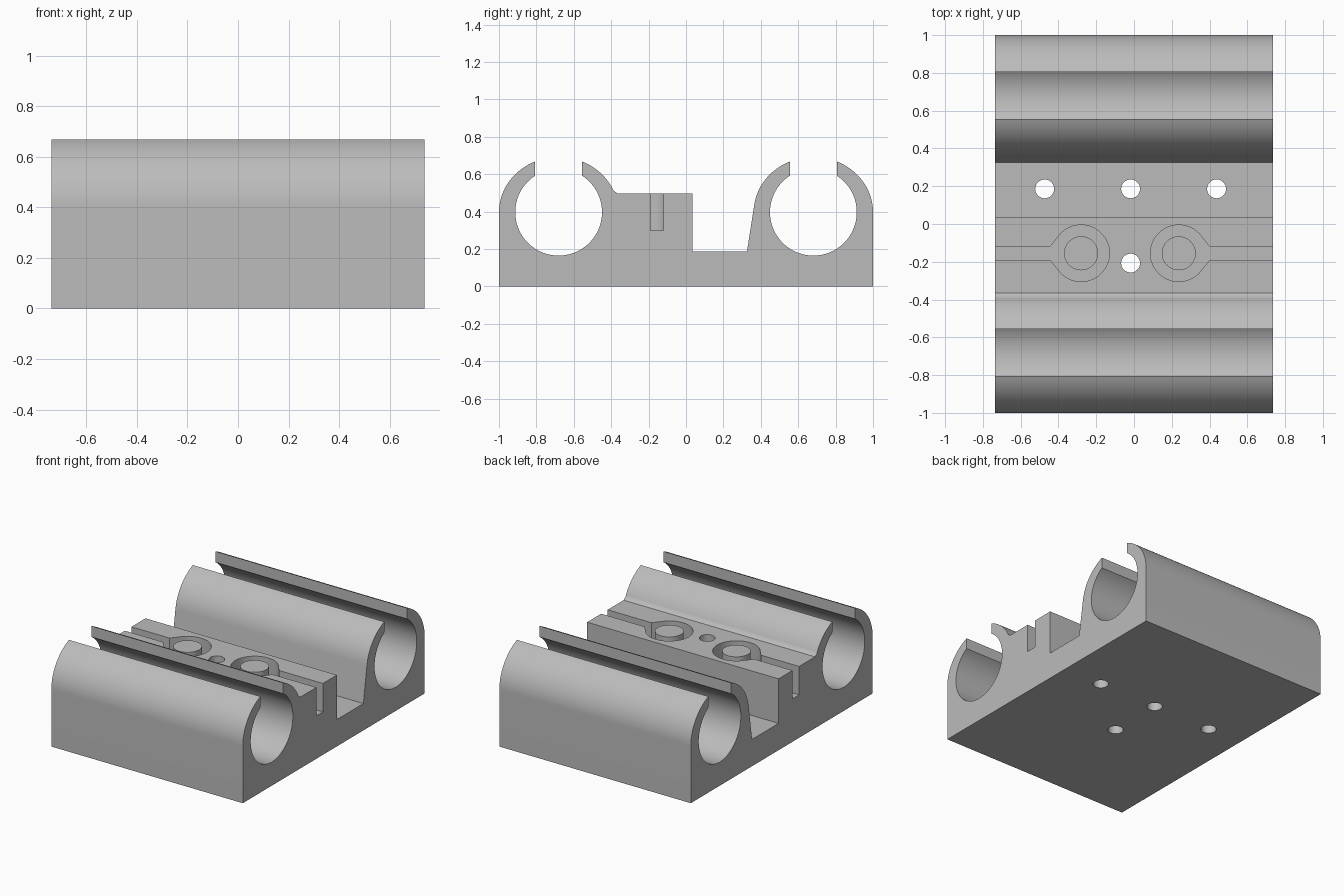
import bpy, bmesh
from math import sin, cos, radians, degrees, asin, pi
from mathutils import Matrix, Vector

cube = bpy.data.objects.get("Cube")
if cube:
    bpy.data.objects.remove(cube, do_unlink=True)

HALF = 0.737                # half length along x
TOP, FLOOR, SLOT = 0.497, 0.187, 0.299
BORE_Y, BORE_Z, BORE_R = 0.681, 0.397, 0.232
OUT_Y, OUT_Z = 0.319, 0.295  # outer clamp radii
GAP = 0.125                  # half width of clamp opening
RING_Y = -0.155

grey = bpy.data.materials.new("plain grey")
grey.use_nodes = True
COLOUR = (0.5, 0.5, 0.5, 1)
grey.diffuse_color = COLOUR
grey.node_tree.nodes["Principled BSDF"].inputs["Base Color"].default_value = COLOUR


def arc(cy, ry, rz, a0, a1, n):
    return [(cy + ry * cos(a), BORE_Z + rz * sin(a))
            for a in (radians(a0 + (a1 - a0) * i / n) for i in range(n + 1))]


def prism(name, outline, start, end, axis):
    """Extrude a closed outline along x (outline in yz) or z (outline in xy)."""
    bm = bmesh.new()
    pts = [(start, u, v) if axis == "x" else (u, v, start) for u, v in outline]
    face = bm.faces.new([bm.verts.new(p) for p in pts])
    ext = bmesh.ops.extrude_face_region(bm, geom=[face])
    d = Vector((end - start, 0, 0) if axis == "x" else (0, 0, end - start))
    bmesh.ops.translate(bm, vec=d, verts=[e for e in ext["geom"]
                                          if isinstance(e, bmesh.types.BMVert)])
    bmesh.ops.recalc_face_normals(bm, faces=bm.faces)
    mesh = bpy.data.meshes.new(name)
    bm.to_mesh(mesh)
    bm.free()
    mesh.materials.append(grey)
    obj = bpy.data.objects.new(name, mesh)
    bpy.context.collection.objects.link(obj)
    return obj


def circle(x, y, r, n=48):
    return [(x + r * cos(2 * pi * i / n), y + r * sin(2 * pi * i / n)) for i in range(n)]


def clamp(cy, first, last):
    """Outline of one open clamp, walked from its +y flank to its -y flank."""
    lip_out = degrees(asin((1 - (GAP / OUT_Y) ** 2) ** 0.5))
    lip_in = degrees(asin((1 - (GAP / BORE_R) ** 2) ** 0.5))
    return (arc(cy, OUT_Y, OUT_Z, first, lip_out, 20)
            + arc(cy, BORE_R, BORE_R, lip_in, -180 - lip_in, 64)
            + arc(cy, OUT_Y, OUT_Z, 180 - lip_out, last, 20))


# Body: base, two open clamps, central block and channel in one section
section = [(-1, 0), (1, 0)]
section += clamp(BORE_Y, 0, 172.2)
section += [(0.326, FLOOR), (0.035, FLOOR), (0.035, TOP), (-0.366, TOP)]
section += clamp(-BORE_Y, 23, 180)
body = prism("clamp_body", section, -HALF, HALF, "x")

# Cutters: end slots flaring into round pockets, and screw holes
cutters = []
for x, side in ((-0.28, -1), (0.237, 1)):
    neck, end = x + side * 0.163, side * (HALF + 0.1)
    start, stop = (45, 315)
    keyhole = [(x + side * 0.15 * cos(a), RING_Y + 0.15 * sin(a))
               for a in (radians(start + (stop - start) * i / 40) for i in range(41))]
    keyhole += [(neck, RING_Y - 0.036), (end, RING_Y - 0.036),
                (end, RING_Y + 0.036), (neck, RING_Y + 0.036)]
    cutters.append(prism("pocket_cutter", keyhole, SLOT, 1, "z"))
for x, y in ((-0.473, 0.186), (-0.018, 0.186), (0.437, 0.186), (-0.018, -0.207)):
    cutters.append(prism("hole_cutter", circle(x, y, 0.05, 32), -0.1, 1, "z"))

for cutter in cutters:
    cutter.hide_render = True
    mod = body.modifiers.new("cut", "BOOLEAN")
    mod.operation, mod.solver, mod.object = "DIFFERENCE", "EXACT", cutter

# Bake the cuts and drop the cutters
bpy.context.view_layer.update()
deps = bpy.context.evaluated_depsgraph_get()
baked = bpy.data.meshes.new_from_object(body.evaluated_get(deps))
body.modifiers.clear()
body.data = baked
for cutter in cutters:
    bpy.data.objects.remove(cutter, do_unlink=True)

# Round bosses standing in the pockets
parts = [body]
for name, x in (("right_boss", -0.28), ("left_boss", 0.237)):
    parts.append(prism(name, circle(x, RING_Y, 0.09), SLOT - 0.01, TOP, "z"))

bpy.ops.object.select_all(action="DESELECT")
for obj in parts:
    obj.select_set(True)
bpy.context.view_layer.objects.active = body
bpy.ops.object.shade_smooth_by_angle(angle=radians(30))
